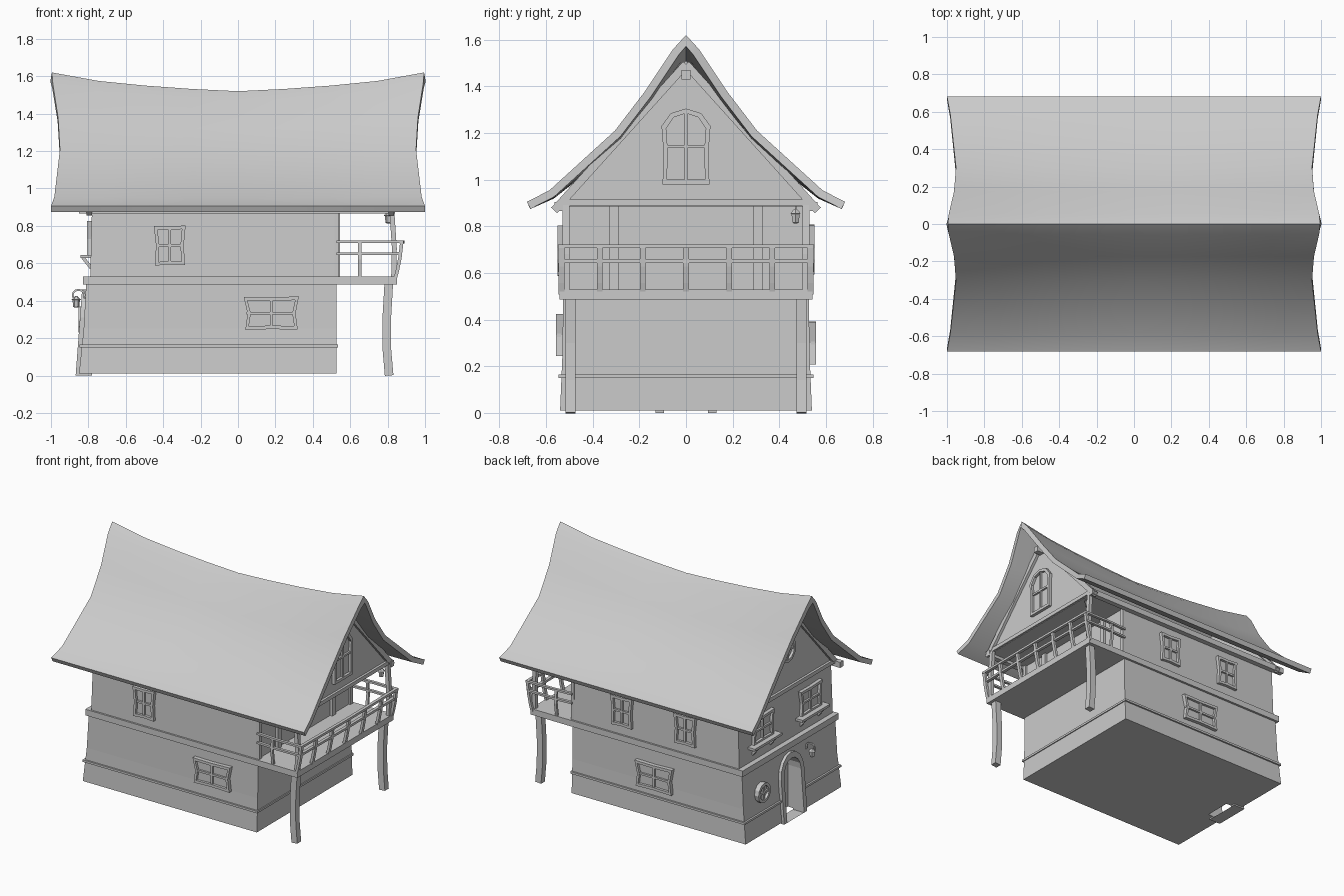
import bpy, bmesh, math
from mathutils import Vector, Matrix

if "Cube" in bpy.data.objects:
    bpy.data.objects.remove(bpy.data.objects["Cube"])


def make(name, verts, faces, mat=None):
    me = bpy.data.meshes.new(name)
    me.from_pydata([tuple(v) for v in verts], [], faces)
    bm = bmesh.new()
    bm.from_mesh(me)
    bmesh.ops.recalc_face_normals(bm, faces=bm.faces)
    bm.to_mesh(me)
    bm.free()
    ob = bpy.data.objects.new(name, me)
    bpy.context.collection.objects.link(ob)
    if mat:
        me.transform(mat)
    return ob


def loft(name, rings, mat=None, closed=False):
    """Join equal rings of points; cap the ends, or loop back to the first ring."""
    n, m = len(rings[0]), len(rings)
    faces = [(a * n + i, a * n + (i + 1) % n, (a + 1) % m * n + (i + 1) % n, (a + 1) % m * n + i)
             for a in range(m if closed else m - 1) for i in range(n)]
    if not closed:
        faces += [tuple(range(n)), tuple(range((m - 1) * n, m * n))]
    return make(name, [p for r in rings for p in r], faces, mat)


def rect(x0, x1, y0, y1, z):
    return [(x0, y0, z), (x1, y0, z), (x1, y1, z), (x0, y1, z)]


def box(name, x0, x1, y0, y1, z0, z1, mat=None):
    return loft(name, [rect(x0, x1, y0, y1, z0), rect(x0, x1, y0, y1, z1)], mat)


def beam(name, pts, w, h, ref):
    """Square bar along a path; w is measured along ref, h across it."""
    pts, ref = [Vector(p) for p in pts], Vector(ref)
    rings = []
    for i, p in enumerate(pts):
        t = pts[min(i + 1, len(pts) - 1)] - pts[max(i - 1, 0)]
        n = t.cross(ref).normalized() * h / 2
        s = ref * w / 2
        rings.append([p - s - n, p + s - n, p + s + n, p - s + n])
    return loft(name, rings)


def on_wall(x, y, z, deg):
    return Matrix.Translation((x, y, z)) @ Matrix.Rotation(math.radians(deg), 4, 'Z')


def window(name, outline, mat, t=0.02, out=0.022):
    """Frame ring, recessed pane and crossed glazing bars. Local -y points outward."""
    us, vs = [p[0] for p in outline], [p[1] for p in outline]
    w, h = max(us) - min(us), max(vs) - min(vs)
    cu, cv = (max(us) + min(us)) / 2, (max(vs) + min(vs)) / 2
    inner = [(cu + (u - cu) * (1 - 2 * t / w), cv + (v - cv) * (1 - 2 * t / h)) for u, v in outline]
    ring = lambda pts, y: [(u, y, v) for u, v in pts]
    loft(name + "_frame", [ring(outline, 0.02), ring(outline, -out), ring(inner, -out), ring(inner, 0.02)],
         mat, True)
    loft(name + "_pane", [ring(inner, 0.02), ring(inner, -0.004)], mat)
    b = 0.007
    box(name + "_mullion", cu - b, cu + b, -out * .8, 0, min(vs) + t * .8, max(vs) - t * .8, mat)
    box(name + "_bar", min(us) + t * .8, max(us) - t * .8, -out * .8, 0, cv - b, cv + b, mat)


def crooked(w, h):
    return [(-w * .47, -h / 2), (0, -h * .47), (w * .48, -h * .49), (w * .44, 0),
            (w / 2, h / 2), (0, h * .47), (-w / 2, h * .48), (-w * .43, 0)]


def circle(r, n=12):
    return [(r * math.cos(math.tau * i / n), r * math.sin(math.tau * i / n)) for i in range(n)]


def lantern(name, x, y, z):
    """Six-sided lantern whose top ring sits at z."""
    prof = [(.010, -.062), (.016, -.058), (.020, -.022), (.026, -.020), (.012, -.006), (.004, 0)]
    loft(name, [[(x + u, y + v, z + h) for u, v in circle(r, 6)] for r, h in prof])


# Swept roof: profile rows (y, z, end x) with sagging ridge
half = [(0, 1.62, .995), (.055, 1.56, .99), (.175, 1.38, .962), (.305, 1.21, .952),
        (.585, .955, .982), (.682, .905, 1.0)]
rows = [(-y, z, e) for y, z, e in half[:0:-1]] + half
cols = [(-1, 0), (-.75, .045), (-.5, .07), (-.25, .088), (0, .1), (.25, .088), (.5, .07), (.75, .045), (1, 0)]
verts = [(x * e, y, z - sag * (z - .905) / .715) for y, z, e in rows for x, sag in cols]
n = len(cols)
roof = make("roof", verts, [(r * n + c, r * n + c + 1, (r + 1) * n + c + 1, (r + 1) * n + c)
                            for r in range(len(rows) - 1) for c in range(n - 1)])
if roof.data.polygons[0].normal.z < 0:
    roof.data.flip_normals()
sol = roof.modifiers.new("thickness", 'SOLIDIFY')
sol.thickness, sol.offset, sol.use_even_offset = .034, -1, True
bpy.context.view_layer.objects.active = roof
roof.select_set(True)
bpy.ops.object.modifier_apply(modifier="thickness")
bpy.ops.object.shade_smooth_by_angle(angle=math.radians(40))
roof.select_set(False)

# Ground floor with arched doorway cut into the left end
ground = loft("ground_floor", [rect(-.85, .527, -.54, .54, .01), rect(-.825, .527, -.53, .53, .25),
                               rect(-.812, .527, -.527, .527, .49)])


def arch(w, spring, rise, z0):
    return [(-w, z0)] + [(-w * math.cos(math.pi * i / 8), spring + rise * math.sin(math.pi * i / 8))
                         for i in range(9)] + [(w, z0)]


cutter = loft("door_cutter", [[(x, u, v) for u, v in arch(.095, .31, .11, -.05)] for x in (-1, -.72)])
cut = ground.modifiers.new("doorway", 'BOOLEAN')
cut.operation, cut.object = 'DIFFERENCE', cutter
bpy.context.view_layer.objects.active = ground
bpy.ops.object.modifier_apply(modifier="doorway")
bpy.data.objects.remove(cutter)
outer, inner = arch(.13, .31, .15, 0), arch(.095, .31, .11, 0)
lean = lambda v: -.868 + .075 * v
loft("door_frame", [[(lean(v), u, v) for u, v in outer], [(lean(v), u, v) for u, v in inner],
                    [(-.78, u, v) for u, v in inner], [(-.78, u, v) for u, v in outer]], None, True)
loft("door", [[(x, u, v) for u, v in arch(.096, .31, .11, .01)] for x in (-.74, -.71)])

# Thin ledge around the base
for s in (-1, 1):
    box("base_ledge_side", -.84, .533, s * .54 - .006, s * .54 + .006, .15, .165)
    box("base_ledge_left", -.847, -.82, min(s * .13, s * .545), max(s * .13, s * .545), .15, .165)
box("base_ledge_right", .52, .534, -.545, .545, .15, .165)

# Floor slab, upper storey and attic
box("floor_slab", -.828, .85, -.543, .543, .487, .53)
loft("upper_floor", [rect(-.79, .527, -.53, .53, .53), rect(-.78, .527, -.522, .522, .925)])
box("attic_floor", -.79, .82, -.525, .525, .885, .912)
for name, x in (("left", -.79), ("right", .785)):
    loft(name + "_gable", [[(x + d, -.535, .9), (x + d, .535, .9), (x + d, 0, 1.51)] for d in (0, .03)])
    face = x + (.035 if x > 0 else -.005)
    box(name + "_gable_beam", face - .012, face + .012, -.53, .53, .888, .915)
    for s in (-1, 1):
        beam(name + "_barge_board", [(face, s * .565, .868), (face, 0, 1.495)], .03, .035, (1, 0, 0))
for s in (-1, 1):
    box("eave_purlin", -.85, .84, s * .545 - .018, s * .545 + .018, .865, .905)
box("ridge_beam", -.86, .87, -.02, .02, 1.43, 1.47)

# Balcony posts, rails and balusters
for s in (-1, 1):
    beam("lower_post", [(.808, s * .495, 0), (.796, s * .495, .14), (.795, s * .495, .3),
                        (.806, s * .495, .49)], .044, .046, (0, 1, 0))
    beam("upper_post", [(.832, s * .515, .53), (.836, s * .515, .68), (.822, s * .515, .89)],
         .03, .026, (0, 1, 0))
    box("wall_post", .52, .545, s * .308 - .02, s * .308 + .02, .53, .89)
    box("wall_corner_post", .515, .54, s * .515 - .015, s * .515 + .015, .53, .89)
    for z, x in ((.715, .875), (.651, .862)):
        beam("side_rail", [(.527, s * .53, z), (.7, s * .54, z), (x, s * .538, z)], .014, .02, (0, 0, 1))
    beam("side_baluster", [(.65, s * .53, .53), (.65, s * .542, .62), (.65, s * .535, .715)],
         .018, .016, (1, 0, 0))
for z, x in ((.715, .875), (.651, .862)):
    beam("end_rail", [(x, -.548, z), (x + .005, 0, z), (x, .548, z)], .016, .022, (0, 0, 1))
for i in range(-3, 4):
    y = i * .185 if abs(i) < 3 else i * .178
    beam("end_baluster", [(.838, y, .51), (.852, y, .56), (.866, y, .63), (.876, y, .715)],
         .024, .018, (0, 1, 0))

# Windows on the long walls
window("front_upper_window", crooked(.17, .215), on_wall(-.365, -.528, .695, 0))
window("front_lower_window", crooked(.295, .18), on_wall(.178, -.535, .333, 0))
for x in (.13, -.37):
    window("back_upper_window", crooked(.17, .215), on_wall(x, .528, .7, 180))
window("back_lower_window", crooked(.295, .185), on_wall(-.13, .535, .3, 180))

# Windows on the ends
for y in (.27, -.27):
    window("left_upper_window", crooked(.24, .19), on_wall(-.785, y, .73, -90))
    box("left_window_sill", -.843, -.78, y - .155, y + .155, .628, .645)
    for s in (-.1, .1):
        beam("sill_bracket", [(-.785, y + s, .575), (-.83, y + s, .632)], .018, .018, (0, 1, 0))
window("left_round_window", circle(.07), on_wall(-.832, .33, .3, -90))
window("left_gable_window", circle(.085), on_wall(-.79, 0, 1.18, -90))
window("right_gable_window", [(-.1, -.16), (.1, -.16), (.098, .0), (.105, .09), (.065, .145),
                              (0, .165), (-.065, .145), (-.105, .09), (-.098, .0)],
       on_wall(.815, 0, 1.14, 90))

# Lanterns with their hooks
lantern("door_lantern", -.865, -.19, .425)
hook = [(-.81, -.19, .41)] + [(-.852 + .032 * math.cos(a), -.19, .43 + .028 * math.sin(a))
                              for a in [math.pi * i / 6 for i in range(-1, 8)]]
beam("door_lantern_hook", hook, .01, .01, (0, 1, 0))
lantern("balcony_lantern", .805, .47, .875)
box("balcony_lantern_hook", .802, .808, .467, .473, .87, .9)
